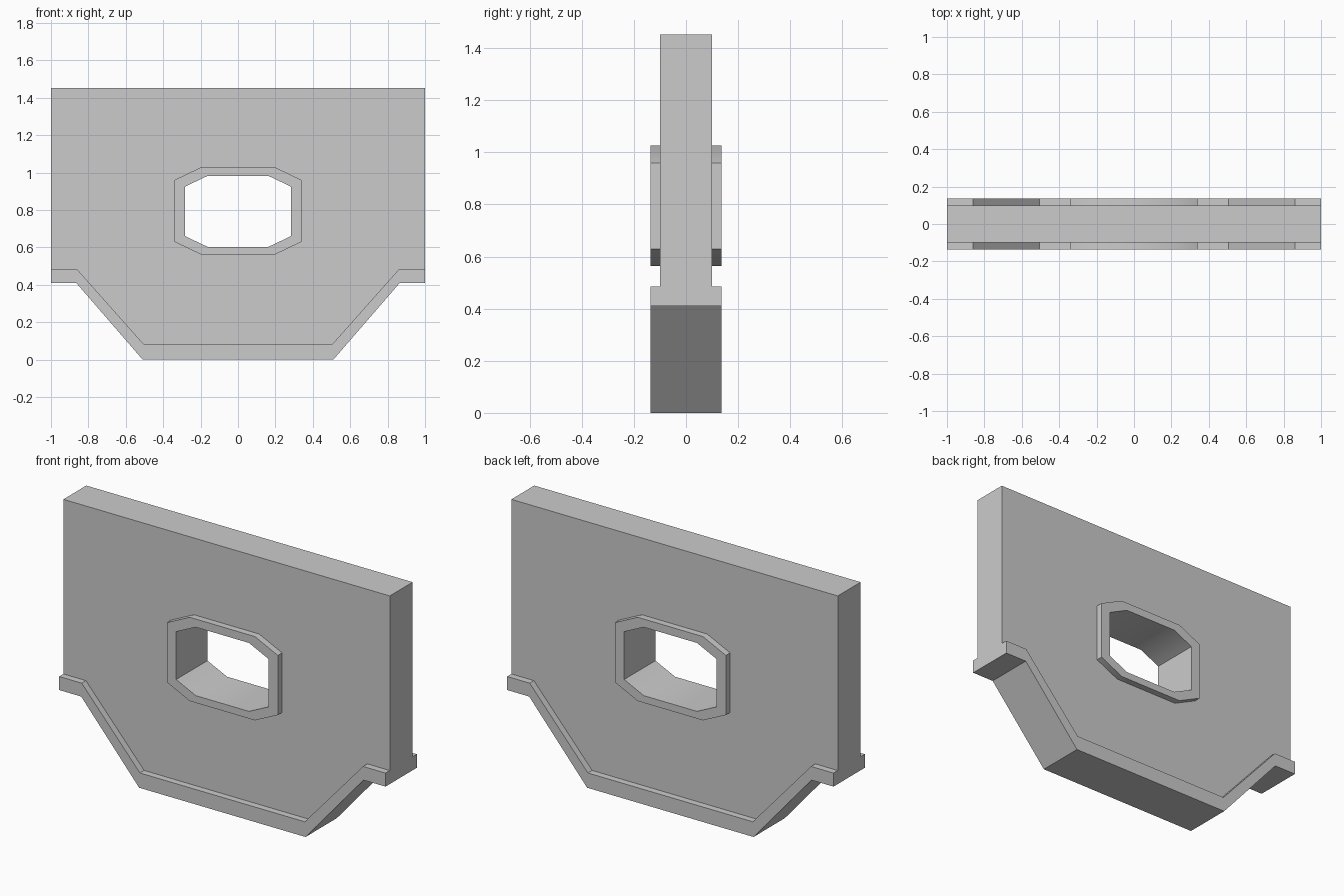
import bpy, bmesh, math

if "Cube" in bpy.data.objects:
    bpy.data.objects.remove(bpy.data.objects["Cube"])

PANEL, TRIM = 0.10, 0.137   # half thicknesses


def strip(bm, a, b, ya, yb, closed=False):
    """Quads between two paths of (x, z) points lying at depths ya and yb."""
    va = [bm.verts.new((x, ya, z)) for x, z in a]
    vb = [bm.verts.new((x, yb, z)) for x, z in b]
    n = len(a)
    for i in range(n if closed else n - 1):
        j = (i + 1) % n
        bm.faces.new((va[i], va[j], vb[j], vb[i]))


def fill(bm, loops, y):
    """Flat face at depth y bounded by the loops (outline, then holes)."""
    edges = []
    for loop in loops:
        vs = [bm.verts.new((x, y, z)) for x, z in loop]
        edges += [bm.edges.new((v, vs[(i + 1) % len(vs)])) for i, v in enumerate(vs)]
    bmesh.ops.triangle_fill(bm, edges=edges, use_beauty=True, normal=(0, -1, 0))


def finish(bm, name):
    bmesh.ops.remove_doubles(bm, verts=bm.verts, dist=1e-4)
    bmesh.ops.recalc_face_normals(bm, faces=bm.faces)
    mesh = bpy.data.meshes.new(name)
    bm.to_mesh(mesh)
    bm.free()
    ob = bpy.data.objects.new(name, mesh)
    bpy.context.collection.objects.link(ob)
    bpy.ops.object.select_all(action='DESELECT')
    ob.select_set(True)
    bpy.context.view_layer.objects.active = ob
    bpy.ops.object.shade_smooth_by_angle(angle=math.radians(30))


def octagon(w, z0, z1, cx, cz):
    """Chamfered rectangle; cx and cz are the chamfer sizes."""
    return [(-w + cx, z0), (w - cx, z0), (w, z0 + cz), (w, z1 - cz),
            (w - cx, z1), (-w + cx, z1), (-w, z1 - cz), (-w, z0 + cz)]


def mirrored(half):
    """Left half of a path extended to the right side."""
    return half + [(-x, z) for x, z in reversed(half)]


trim_low = mirrored([(-1, 0.41), (-0.865, 0.41), (-0.51, 0)])
trim_top = mirrored([(-1, 0.485), (-0.862, 0.485), (-0.505, 0.083)])
frame_out = octagon(0.34, 0.563, 1.027, 0.14, 0.067)
frame_in = octagon(0.283, 0.603, 0.982, 0.12, 0.057)

# Main panel with window opening
bm = bmesh.new()
outline = trim_top + [(1, 1.452), (-1, 1.452)]
for y in (-PANEL, PANEL):
    fill(bm, [outline, frame_out], y)
sides = [outline[5], outline[6], outline[7], outline[0]]
strip(bm, sides, sides, -PANEL, PANEL)
finish(bm, "panel")

# Raised window frame lining the opening
bm = bmesh.new()
strip(bm, frame_in, frame_in, -TRIM, TRIM, True)
for s in (-1, 1):
    strip(bm, frame_in, frame_out, s * TRIM, s * TRIM, True)
    strip(bm, frame_out, frame_out, s * TRIM, s * PANEL, True)
finish(bm, "window_frame")

# Thick trim along the lower edge
bm = bmesh.new()
strip(bm, trim_low, trim_low, -TRIM, TRIM)
for s in (-1, 1):
    strip(bm, trim_low, trim_top, s * TRIM, s * TRIM)
    strip(bm, trim_top, trim_top, s * TRIM, s * PANEL)
for e in (0, -1):   # end caps
    pts = [(trim_low[e], -TRIM), (trim_low[e], TRIM), (trim_top[e], TRIM),
           (trim_top[e], PANEL), (trim_top[e], -PANEL), (trim_top[e], -TRIM)]
    bm.faces.new([bm.verts.new((p[0], y, p[1])) for p, y in pts])
finish(bm, "lower_trim")
